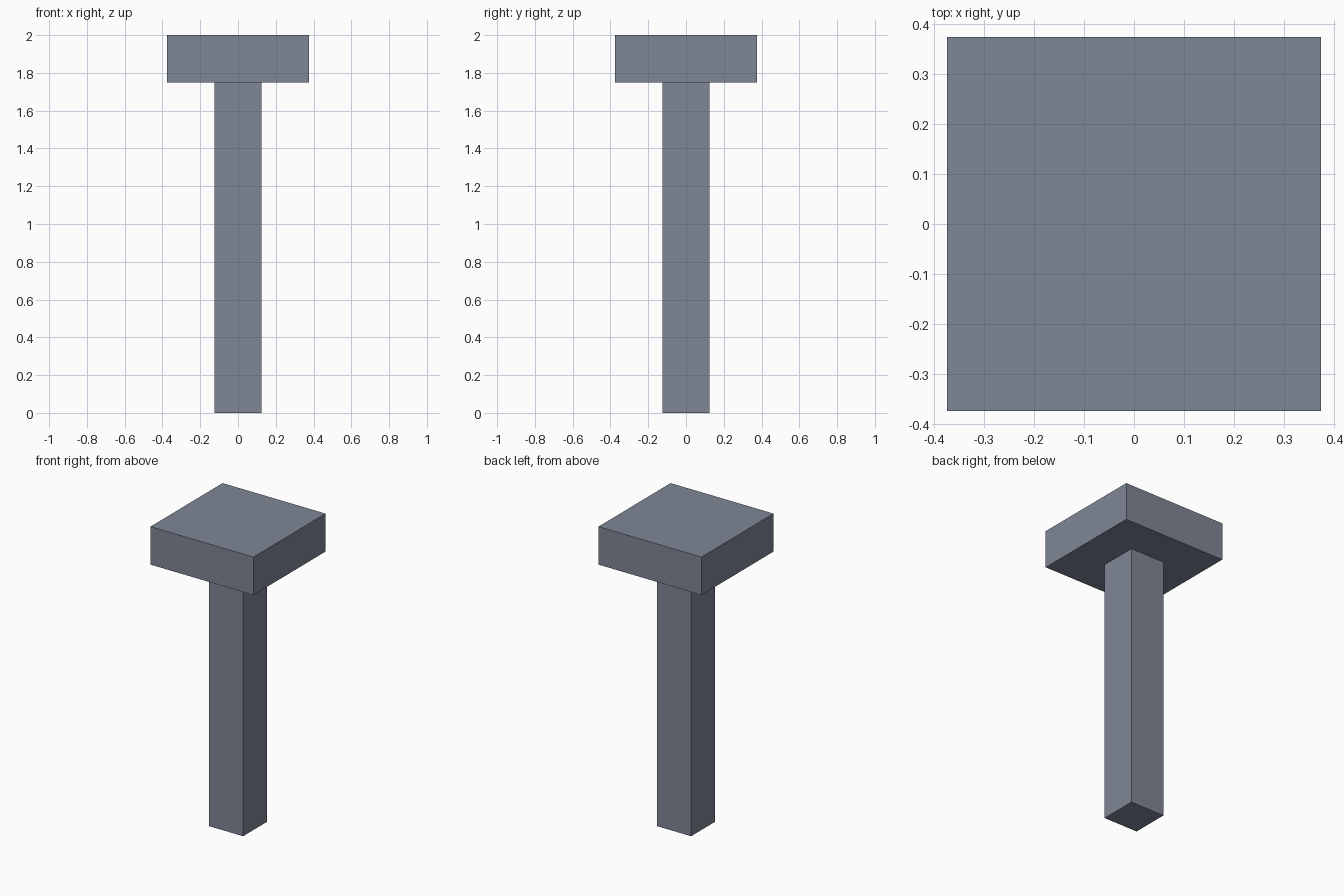
import bpy

# Remove the default object
cube = bpy.data.objects.get("Cube")
if cube:
    bpy.data.objects.remove(cube, do_unlink=True)

# Single slate grey material
COLOUR = (0.21, 0.24, 0.30, 1.0)
slate = bpy.data.materials.new("slate_grey")
slate.use_nodes = True
slate.diffuse_color = COLOUR
bsdf = next(n for n in slate.node_tree.nodes if n.type == 'BSDF_PRINCIPLED')
bsdf.inputs["Base Color"].default_value = COLOUR


def square_block(name, width, bottom, top):
    """Square block centred on the z axis, spanning bottom to top."""
    bpy.ops.mesh.primitive_cube_add(size=1, location=(0, 0, (bottom + top) / 2))
    block = bpy.context.object
    block.name = name
    block.scale = (width, width, top - bottom)
    bpy.ops.object.transform_apply(location=False, rotation=False, scale=True)
    block.data.materials.append(slate)
    return block


# Slender square shaft carrying a wide square head
square_block("shaft", 0.25, 0.0, 1.75)
square_block("head", 0.75, 1.75, 2.0)
